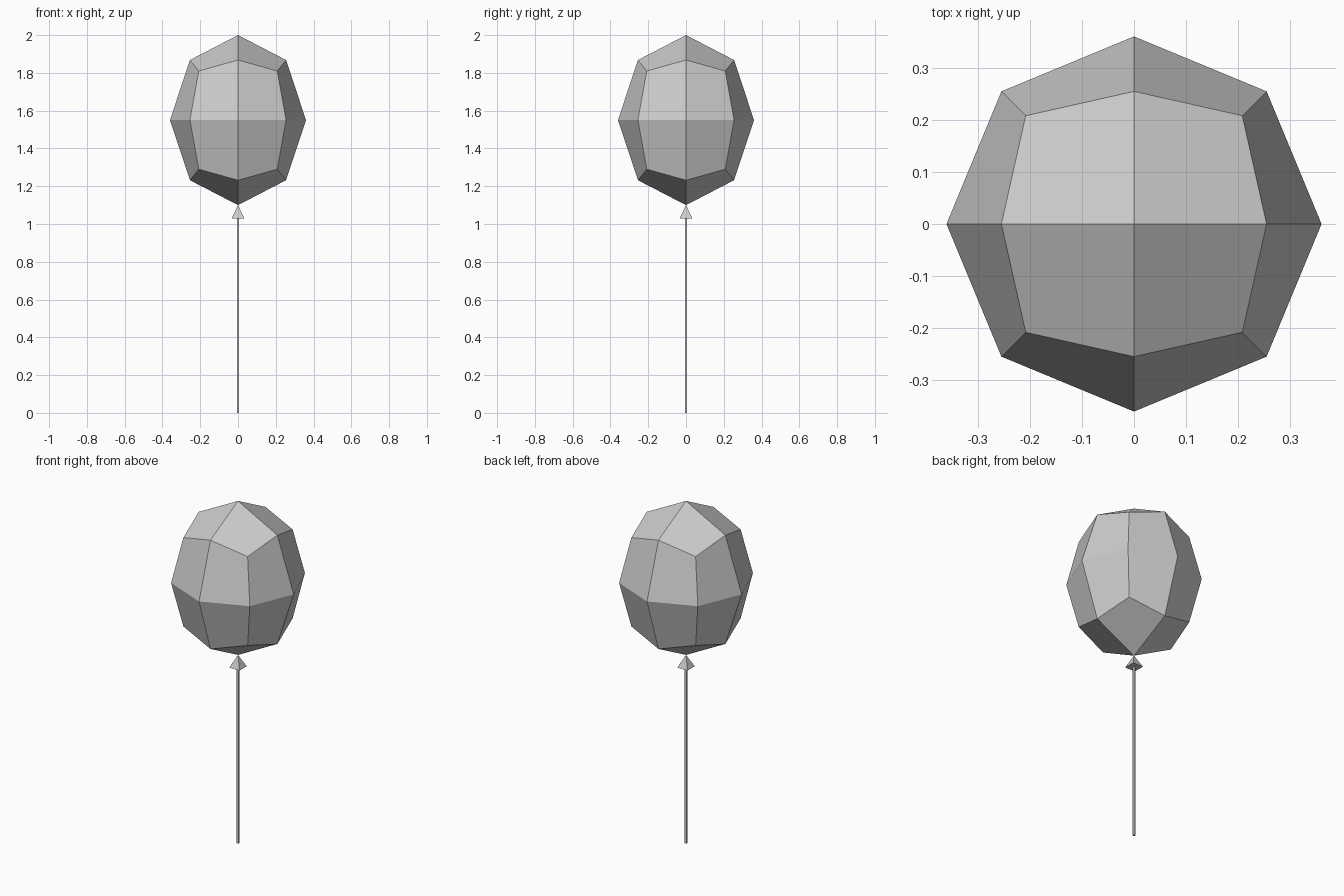
import bpy, bmesh
from math import radians

if "Cube" in bpy.data.objects:
    bpy.data.objects.remove(bpy.data.objects["Cube"])

def four_sided(name, r_bottom, r_top, z0, z1):
    """Square-section prism or pyramid with its sides facing the axes."""
    bpy.ops.mesh.primitive_cone_add(vertices=4, radius1=r_bottom, radius2=r_top,
                                    depth=z1 - z0, location=(0, 0, (z0 + z1) / 2),
                                    rotation=(0, 0, radians(45)))
    bpy.context.object.name = name

# Balloon: once-subdivided cube pushed onto a stretched sphere
bm = bmesh.new()
bmesh.ops.create_cube(bm, size=2)
bmesh.ops.subdivide_edges(bm, edges=bm.edges[:], cuts=1, use_grid_fill=True)
for v in bm.verts:
    v.co.normalize()
    v.co.x *= 0.36
    v.co.y *= 0.36
    v.co.z *= 0.45
bmesh.ops.recalc_face_normals(bm, faces=bm.faces[:])
mesh = bpy.data.meshes.new("balloon")
bm.to_mesh(mesh)
bm.free()
balloon = bpy.data.objects.new("balloon", mesh)
balloon.location.z = 1.55
bpy.context.collection.objects.link(balloon)

# Knot under the balloon and the thin string
four_sided("knot", 0.047, 0, 1.03, 1.10)
four_sided("string", 0.008, 0.008, 0, 1.04)
